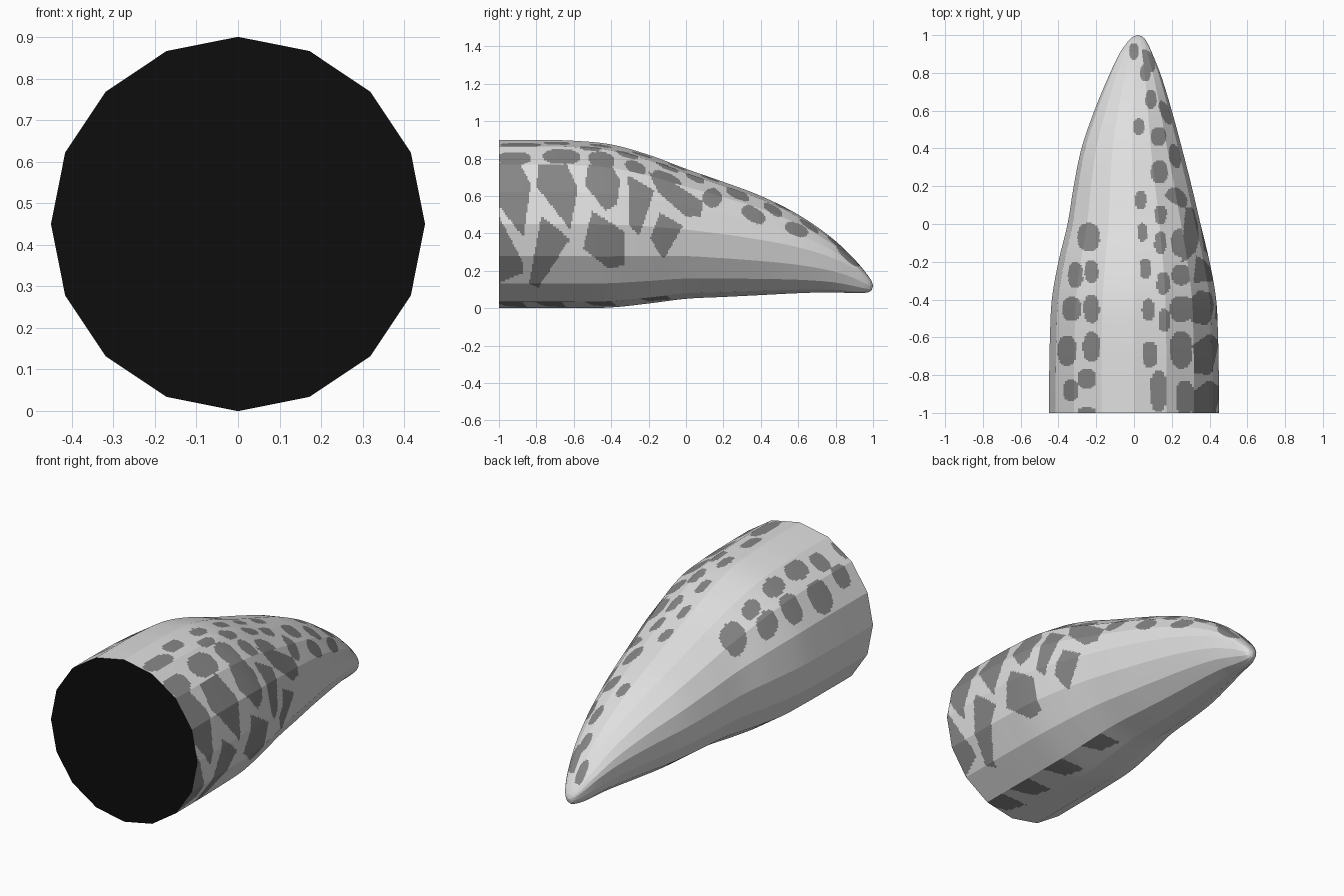
import bpy, math

if "Cube" in bpy.data.objects:
    bpy.data.objects.remove(bpy.data.objects["Cube"])

SIDES = 16      # facets around the body
SUB = 14        # cells across one facet, fine enough to hold the spot outlines
STEP = 0.008    # ring spacing along the body

# Body stations: y, x centre, z of widest point, top z, bottom z, half width
STATIONS = [
    (-1.0, 0, .45, .90, 0, .45), (-.8, 0, .45, .90, 0, .449),
    (-.6, 0, .45, .895, 0, .445), (-.4, 0, .447, .875, .004, .435),
    (-.2, 0, .437, .82, .025, .40), (0, 0, .42, .745, .05, .352),
    (.2, -.007, .395, .675, .06, .312), (.4, -.012, .365, .60, .07, .266),
    (.6, -.005, .325, .50, .08, .205), (.78, .005, .27, .375, .085, .14),
    (.9, .01, .21, .262, .080, .088), (.965, .017, .155, .185, .083, .05),
    (.992, .02, .13, .145, .095, .025), (1.0, .02, .12, .12, .12, 0)]

# Spots seen from the right: outlines as (y, z)
RIGHT_PATCHES = [
    [(-1.01, .775), (-.89, .775), (-.83, .66), (-.87, .38), (-1.01, .56)],
    [(-1.01, .51), (-.87, .24), (-.87, .19), (-1.01, .13)],
    [(-.79, .77), (-.64, .77), (-.58, .64), (-.62, .42), (-.80, .65)],
    [(-.775, .49), (-.62, .37), (-.79, .11), (-.84, .13)],
    [(-.52, .77), (-.40, .77), (-.35, .68), (-.37, .55), (-.43, .52), (-.54, .66)],
    [(-.50, .52), (-.33, .41), (-.33, .23), (-.41, .21), (-.55, .32)],
    [(-.31, .71), (-.17, .63), (-.19, .56), (-.25, .39), (-.30, .44)],
    [(-.14, .51), (-.015, .44), (-.12, .26), (-.19, .37)],
    [(-.2, .73), (-.1, .69), (.09, .57), (.08, .49), (0, .49), (-.15, .62)]]

# Oval spots on the right flank: y, z, radii, tilt in degrees
RIGHT_OVALS = [(.14, .59, .05, .05, -45), (.36, .50, .07, .037, -32),
               (.59, .42, .065, .033, -22), (.87, .29, .085, .032, -45)]

# Oval spots seen from above: x, y, radii
TOP_RIGHT = [
    (0, .915, .025, .045), (.06, .80, .028, .045), (.09, .66, .03, .05),
    (.025, .515, .03, .042), (.13, .465, .04, .05), (.135, .275, .045, .06),
    (.035, .13, .03, .05), (.14, .05, .033, .05), (.045, -.045, .026, .05),
    (.14, -.10, .032, .06), (.06, -.235, .032, .055), (.155, -.315, .035, .06),
    (.075, -.455, .033, .06), (.16, -.51, .032, .06), (.085, -.69, .042, .07),
    (.25, -.665, .06, .10), (.13, -.885, .045, .11), (.27, -.92, .05, .09),
    (.25, -.45, .06, .07), (.25, -.27, .05, .055), (.25, -.10, .055, .075)]
TOP_LEFT = [
    (-.24, -.07, .06, .075), (-.31, -.27, .04, .07), (-.225, -.25, .036, .06),
    (-.33, -.45, .05, .065), (-.225, -.45, .042, .075), (-.355, -.67, .05, .08),
    (-.225, -.65, .045, .08), (-.335, -.88, .042, .055), (-.25, -.82, .05, .055),
    (-.25, -.99, .05, .02)]

# Wedge spots on the belly facet, repeated along the body
BELLY = [[(.18, y - .09), (.18, y + .06), (.03, y + .09), (.06, y - .03)]
         for y in (-.94, -.73, -.46, -.17)]


def material(name, c):
    m = bpy.data.materials.new(name)
    m.diffuse_color = (c, c, c, 1)
    m.use_nodes = True
    m.node_tree.nodes["Principled BSDF"].inputs["Base Color"].default_value = m.diffuse_color
    return m


def in_poly(u, v, poly):
    inside = False
    for (a, b), (c, d) in zip(poly, poly[1:] + poly[:1]):
        if (b > v) != (d > v) and u < a + (v - b) * (c - a) / (d - b):
            inside = not inside
    return inside


def in_oval(u, v, cu, cv, ru, rv, tilt=0):
    du, dv, t = u - cu, v - cv, math.radians(tilt)
    p = (du * math.cos(t) + dv * math.sin(t)) / ru
    q = (dv * math.cos(t) - du * math.sin(t)) / rv
    return abs(p) ** 2.4 + abs(q) ** 2.4 < 1


def is_spot(facet, x, y, z):
    """Choose the spot set by the direction the facet faces."""
    if (facet < 3 or facet >= 13) and (
            any(in_oval(y, z, *o) for o in RIGHT_OVALS) or
            any(in_poly(y, z, p) for p in RIGHT_PATCHES)):
        return True
    if 2 <= facet <= 6 or (facet == 1 and y > .2):
        return any(in_oval(x, y, *o) for o in (TOP_RIGHT if x > -.1 else TOP_LEFT))
    return facet == 12 and any(in_poly(x, y, p) for p in BELLY)


def spline(p0, p1, p2, p3, t):
    """Cubic through p1..p2, slopes taken against y for uneven stations."""
    h = p2[0] - p1[0]
    out = [p1[0] + h * t]
    for k in range(1, 6):
        m1 = (p2[k] - p0[k]) / (p2[0] - p0[0]) * h
        m2 = (p3[k] - p1[k]) / (p3[0] - p1[0]) * h
        out.append((2*t**3 - 3*t*t + 1) * p1[k] + (t**3 - 2*t*t + t) * m1
                   + (3*t*t - 2*t**3) * p2[k] + (t**3 - t*t) * m2)
    return out


# Rings along the body
rings = []
for i in range(len(STATIONS) - 1):
    p = [STATIONS[min(max(i + k, 0), len(STATIONS) - 1)] for k in (-1, 0, 1, 2)]
    n = max(3, round((p[2][0] - p[1][0]) / STEP))
    rings += [spline(*p, j / n) for j in range(n)]

verts, faces, mats = [], [], []
N = SIDES * SUB
for y, xc, zc, top, bot, hw in rings:
    corners = []
    for f in range(SIDES + 1):
        a = 2 * math.pi * f / SIDES
        s = math.sin(a)
        corners.append((xc + hw * math.cos(a), zc + s * (top - zc if s > 0 else zc - bot)))
    for f in range(SIDES):
        (x0, z0), (x1, z1) = corners[f], corners[f + 1]
        verts += [(x0 + (x1 - x0) * k / SUB, y, z0 + (z1 - z0) * k / SUB)
                  for k in range(SUB)]
for r in range(len(rings) - 1):
    for k in range(N):
        k2 = (k + 1) % N
        q = (r * N + k, r * N + k2, (r + 1) * N + k2, (r + 1) * N + k)
        c = [(verts[q[0]][i] + verts[q[2]][i]) / 2 for i in range(3)]
        faces.append(q[::-1])
        mats.append(1 if is_spot(k // SUB, *c) else 0)

# Rounded tip closes to one point
verts.append((.02, 1.0, .12))
last = (len(rings) - 1) * N
for k in range(N):
    faces.append((last + (k + 1) % N, last + k, len(verts) - 1))
    mats.append(0)

mesh = bpy.data.meshes.new("spotted_body")
mesh.from_pydata(verts, [], faces)
mesh.materials.append(material("pale grey skin", .74))
mesh.materials.append(material("dark grey spots", .24))
mesh.polygons.foreach_set("material_index", mats)
mesh.update()
bpy.context.collection.objects.link(bpy.data.objects.new("spotted_body", mesh))

# Black flat end cap facing the front
cap = bpy.data.meshes.new("end_cap")
cap.from_pydata([verts[f * SUB] for f in range(SIDES)], [], [tuple(range(SIDES))])
cap.materials.append(material("black", .004))
if cap.polygons[0].normal.y > 0:
    cap.flip_normals()
cap.update()
bpy.context.collection.objects.link(bpy.data.objects.new("end_cap", cap))
